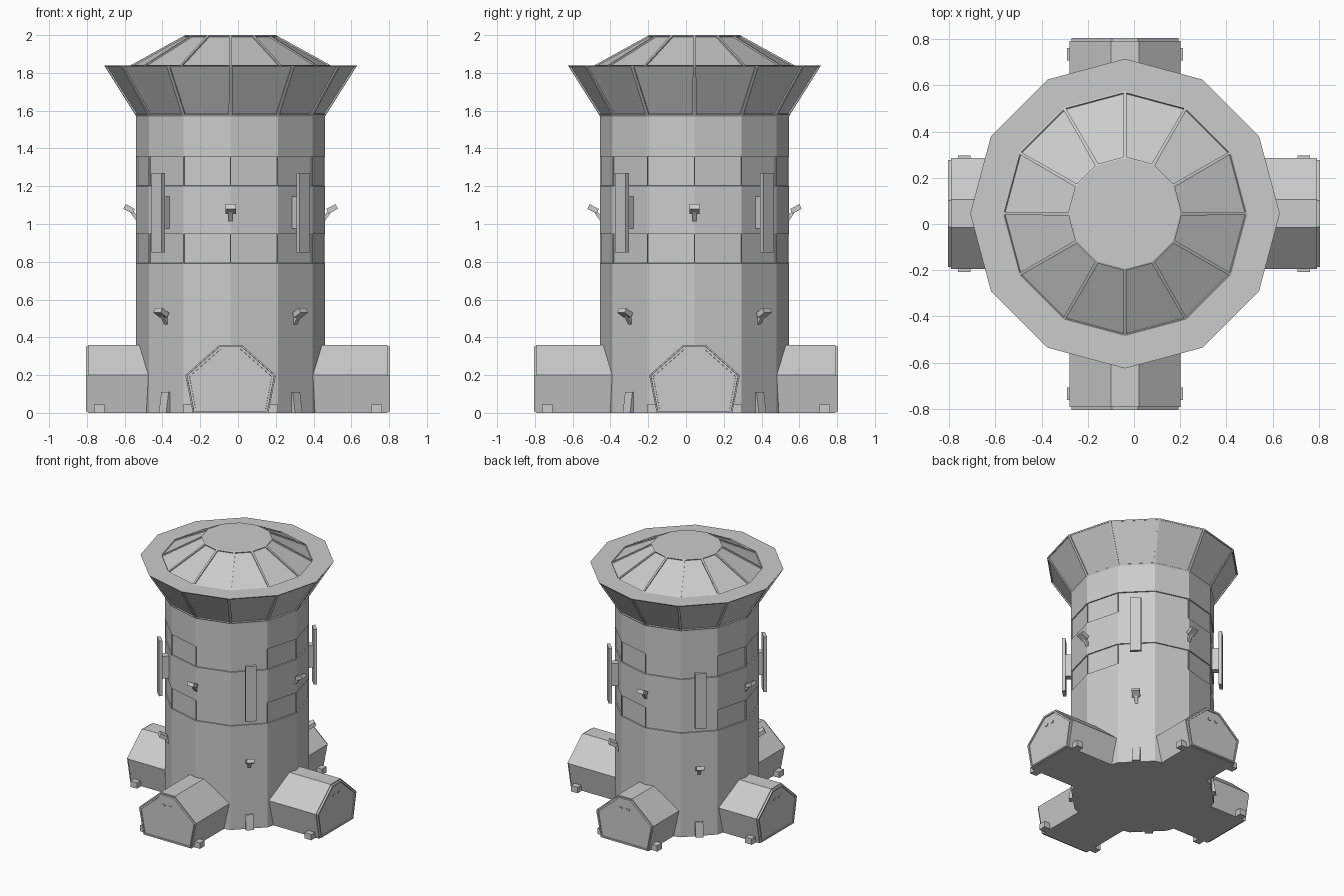
import bpy, bmesh
from math import radians, cos, sin, pi
from mathutils import Matrix, Vector

if "Cube" in bpy.data.objects:
    bpy.data.objects.remove(bpy.data.objects["Cube"])

CX, CY = -0.039, 0.045          # tower axis, slightly off the overall centre
AXIS = Matrix.Translation((CX, CY, 0))


def finish(name, bm):
    me = bpy.data.meshes.new(name)
    bm.to_mesh(me)
    bm.free()
    ob = bpy.data.objects.new(name, me)
    bpy.context.collection.objects.link(ob)
    return ob


def recess(bm, faces, border, depth):
    """Flat border followed by a stepped panel; returns nothing, faces become the panel."""
    bmesh.ops.inset_individual(bm, faces=faces, thickness=border, depth=0)
    bmesh.ops.inset_individual(bm, faces=faces, thickness=0.001, depth=depth)


def twelve_sided(name, profile, panels=(), border=0.008, depth=-0.008, bottom=False, top=False):
    """Stack of 12-sided rings from (radius, z); listed levels get recessed panels."""
    bm = bmesh.new()
    rings = [[bm.verts.new((CX + r * cos(k * pi / 6), CY + r * sin(k * pi / 6), z))
              for k in range(12)] for r, z in profile]
    inset = []
    for i, (lo, hi) in enumerate(zip(rings, rings[1:])):
        for k in range(12):
            j = (k + 1) % 12
            f = bm.faces.new((lo[k], lo[j], hi[j], hi[k]))
            if i in panels:
                inset.append(f)
    if bottom:
        bm.faces.new(rings[0][::-1])
    if top:
        bm.faces.new(rings[-1])
    bm.normal_update()
    if inset:
        recess(bm, inset, border, depth)
    return finish(name, bm)


def box(name, size, loc, azimuth, tilt=0.0, origin=AXIS, taper=1.0):
    """Box in radial coordinates (out, sideways, up), tilted upwards, turned about the axis."""
    bm = bmesh.new()
    bmesh.ops.create_cube(bm, size=1)
    for v in bm.verts:
        if v.co.z > 0 and v.co.x > 0:
            v.co.x *= taper
        v.co = Vector(a * b for a, b in zip(v.co, size))
    bm.transform(origin @ Matrix.Rotation(radians(azimuth), 4, 'Z')
                 @ Matrix.Translation(loc) @ Matrix.Rotation(radians(-tilt), 4, 'Y'))
    return finish(name, bm)


# Tower body with two bands of recessed panels, flared crown and faceted dome
twelve_sided("tower_body", [(.5, 0), (.5, .79), (.5, .95), (.5, 1.2), (.5, 1.36), (.5, 1.57)],
             panels=(1, 3), border=0.003, bottom=True)
twelve_sided("flared_crown", [(.5, 1.57), (.67, 1.84), (.53, 1.84)], panels=(0,), border=0.014)
twelve_sided("dome_roof", [(.53, 1.84), (.24, 2.0)], panels=(0,), border=0.01, top=True)

# Crossed entrance pods: one prism per direction with a framed door at both ends
PROFILE = [(-.2, 0), (.2, 0), (.24, .2), (.06, .36), (-.06, .36), (-.24, .2)]
HALF = 0.792
for label, turn, origin in (("side", 0, Matrix.Translation((0, CY, 0))),
                            ("front_back", 90, Matrix.Translation((CX, 0, 0)))):
    bm = bmesh.new()
    f = bm.faces.new([bm.verts.new((-HALF, u, z)) for u, z in PROFILE])
    ext = bmesh.ops.extrude_face_region(bm, geom=[f], use_keep_orig=True)["geom"]
    bmesh.ops.translate(bm, vec=(2 * HALF, 0, 0),
                        verts=[e for e in ext if isinstance(e, bmesh.types.BMVert)])
    bmesh.ops.recalc_face_normals(bm, faces=bm.faces)
    ends = [f for f in bm.faces if abs(f.normal.x) > .9]
    recess(bm, ends, 0.008, 0.013)
    recess(bm, ends, 0.014, -0.007)
    bm.transform(origin @ Matrix.Rotation(radians(turn), 4, 'Z'))
    finish(label + "_pods", bm)
    for az in (turn, turn + 180):
        for s in (-1, 1):
            # Pod feet and the small slots above the doors
            box("pod_foot", (.055, .06, .045), (.735, s * .222, .0225), az, origin=origin)
            box("door_slot", (.012, .026, .013), (.797, s * .03, .272), az, origin=origin)

# Fittings around the tower
for q in range(4):
    axis_az, diag_az = q * 90, q * 90 + 45
    # Tall panels held off the diagonal faces
    box("tall_panel", (.024, .078, .42), (.543, 0, 1.06), diag_az)
    box("panel_bracket", (.07, .05, .17), (.505, 0, 1.06), diag_az)
    # Wedge braces at the foot of the tower
    box("base_brace", (.06, .055, .11), (.48, 0, .055), diag_az, taper=.4)
    # Tilted lamps: upper ones on the axes, lower ones on the diagonals
    for az, r, z in ((axis_az, .5, 1.08), (diag_az, .483, .53)):
        box("lamp_head", (.055, .055, .028), (r + .037, 0, z), az, tilt=28)
        box("lamp_arm", (.07, .022, .018), (r + .01, 0, z - .033), az, tilt=55)
